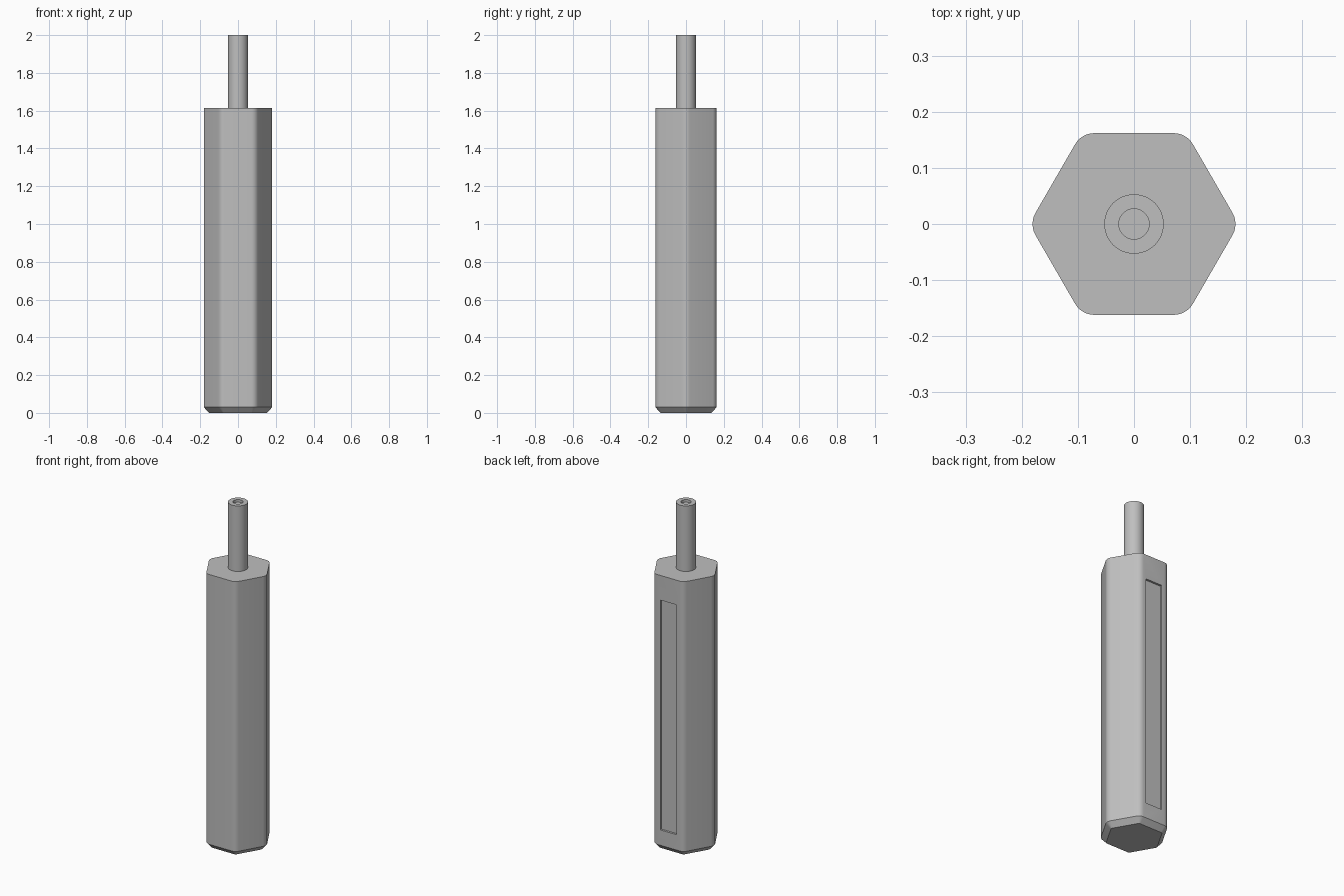
import bpy, bmesh
from math import sin, cos, pi, radians, sqrt

if "Cube" in bpy.data.objects:
    bpy.data.objects.remove(bpy.data.objects["Cube"], do_unlink=True)

APOTHEM, CORNER, CHAMFER = 0.162, 0.04, 0.027
BODY_TOP, TOTAL = 1.615, 2.0

metal = bpy.data.materials.new("grey metal")
metal.use_nodes = True
GREY = (0.52, 0.52, 0.52, 1)
metal.diffuse_color = GREY
metal.node_tree.nodes["Principled BSDF"].inputs["Base Color"].default_value = GREY


def rounded_hexagon(apothem, radius, steps=6):
    """Outline of a hexagon with corners on the x axis, rounded by radius."""
    reach = (apothem - radius) * 2 / sqrt(3)
    points = []
    for corner in range(6):
        mid = corner * pi / 3
        for i in range(steps + 1):
            a = mid - pi / 6 + i * pi / 3 / steps
            points.append((reach * cos(mid) + radius * cos(a),
                           reach * sin(mid) + radius * sin(a)))
    return points


def circle(radius, sides=48):
    return [(radius * cos(2 * pi * i / sides), radius * sin(2 * pi * i / sides))
            for i in range(sides)]


def loft(name, sections):
    """Skin a closed solid through (outline, height) sections."""
    bm = bmesh.new()
    rings = [[bm.verts.new((x, y, z)) for x, y in outline] for outline, z in sections]
    for low, high in zip(rings, rings[1:]):
        n = len(low)
        for i in range(n):
            j = (i + 1) % n
            bm.faces.new((low[i], low[j], high[j], high[i]))
    bm.faces.new(rings[0][::-1])
    bm.faces.new(rings[-1])
    bmesh.ops.recalc_face_normals(bm, faces=bm.faces)
    mesh = bpy.data.meshes.new(name)
    bm.to_mesh(mesh)
    bm.free()
    mesh.materials.append(metal)
    obj = bpy.data.objects.new(name, mesh)
    bpy.context.collection.objects.link(obj)
    return obj


def smooth(obj):
    bpy.ops.object.select_all(action="DESELECT")
    obj.select_set(True)
    bpy.context.view_layer.objects.active = obj
    bpy.ops.object.shade_smooth_by_angle(angle=radians(25))


# Hexagonal body with a chamfered foot
full = rounded_hexagon(APOTHEM, CORNER)
foot = rounded_hexagon(APOTHEM - CHAMFER, CORNER - CHAMFER)
body = loft("hexagonal_body", [(foot, 0), (full, 0.03), (full, BODY_TOP)])

# Long shallow panel recess in the back face
half_width, low, high, depth = 0.053, 0.12, 1.47, 0.012
bpy.ops.mesh.primitive_cube_add(size=1, location=(0, APOTHEM, (low + high) / 2))
cutter = bpy.context.object
cutter.name = "recess_cutter"
cutter.scale = (2 * half_width, 2 * depth, high - low)
cutter.hide_render = True
cutter.data.materials.append(metal)
recess = body.modifiers.new("back_recess", "BOOLEAN")
recess.operation = "DIFFERENCE"
recess.solver = "EXACT"
recess.object = cutter
bpy.context.view_layer.objects.active = body
bpy.ops.object.modifier_apply(modifier=recess.name)
bpy.data.objects.remove(cutter, do_unlink=True)
smooth(body)

# Round stem with a shallow socket in its end
stem = loft("stem", [(circle(0.053), BODY_TOP - 0.01), (circle(0.053), TOTAL),
                     (circle(0.027), TOTAL), (circle(0.027), TOTAL - 0.015)])
smooth(stem)
